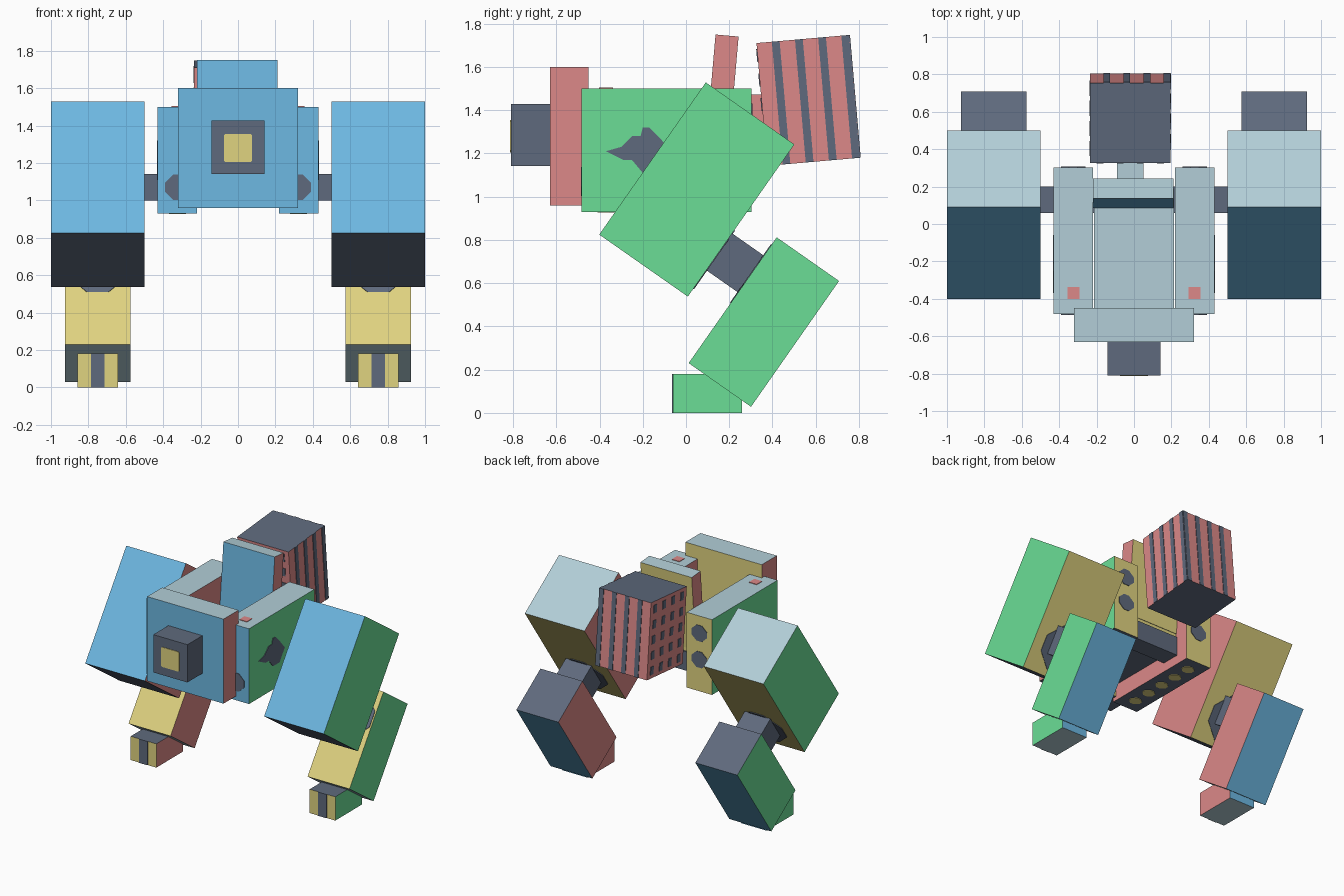
import bpy, bmesh, math
from mathutils import Matrix, Vector

cube = bpy.data.objects.get("Cube")
if cube:
    bpy.data.objects.remove(cube, do_unlink=True)


def lin(c):
    c /= 255
    return c / 12.92 if c <= 0.04045 else ((c + 0.055) / 1.055) ** 2.4


# Palette
PALETTE = {
    "blue": (109, 184, 226), "pale": (178, 206, 215), "yellow": (224, 211, 128),
    "green": (107, 222, 150), "red": (220, 137, 136), "slate": (95, 106, 125),
}
MATS = {}
for key, rgb in PALETTE.items():
    m = bpy.data.materials.new(key + " paint")
    m.use_nodes = True
    col = tuple(lin(v) for v in rgb) + (1.0,)
    m.diffuse_color = col
    m.node_tree.nodes["Principled BSDF"].inputs["Base Color"].default_value = col
    MATS[key] = m


def finish(name, bm, centre, angle, colours):
    bm.transform(Matrix.Translation(centre) @ Matrix.Rotation(math.radians(angle), 4, "X"))
    bmesh.ops.recalc_face_normals(bm, faces=bm.faces)
    me = bpy.data.meshes.new(name)
    bm.to_mesh(me)
    bm.free()
    for c in colours:
        me.materials.append(MATS[c])
    ob = bpy.data.objects.new(name, me)
    bpy.context.collection.objects.link(ob)
    return ob


def box(name, centre, size, colours, angle=0):
    """Box tilted about x; colours run -x, +x, front, back, bottom, top."""
    if isinstance(colours, str):
        colours = [colours] * 6
    names = list(dict.fromkeys(colours))
    bm = bmesh.new()
    bmesh.ops.create_cube(bm, size=1.0)
    bmesh.ops.scale(bm, vec=size, verts=bm.verts)
    bm.normal_update()
    for f in bm.faces:
        axis = max(range(3), key=lambda i: abs(f.normal[i]))
        f.material_index = names.index(colours[2 * axis + (f.normal[axis] > 0)])
    return finish(name, bm, centre, angle, names)


def decal(name, centre, axis, dist, shapes, colour, angle=0):
    """Thin plates on the box face lying at dist along axis."""
    bm = bmesh.new()
    out = 0.004 if dist > 0 else -0.004
    for pts in shapes:
        verts = []
        for p in pts:
            v = list(p)
            v.insert(axis, dist - out / 2)
            verts.append(bm.verts.new(v))
        face = bm.faces.new(verts)
        ext = bmesh.ops.extrude_face_region(bm, geom=[face])["geom"]
        shift = Vector((0, 0, 0))
        shift[axis] = out * 1.5
        bmesh.ops.translate(bm, vec=shift, verts=[g for g in ext if isinstance(g, bmesh.types.BMVert)])
    return finish(name, bm, centre, angle, [colour])


def rect(u, v, w, h):
    return [(u - w / 2, v - h / 2), (u + w / 2, v - h / 2), (u + w / 2, v + h / 2), (u - w / 2, v + h / 2)]


def octagon(u, v, w, h, k=0.35):
    a, b = w / 2, h / 2
    return [(u + x * a, v + y * b) for x, y in
            ((-1, -k), (-k, -1), (k, -1), (1, -k), (1, k), (k, 1), (-k, 1), (-1, k))]


def sided(s, rest):
    """Green outside and red inside."""
    return (["red", "green"] if s > 0 else ["green", "red"]) + rest


CENTRAL = ["red", "red", "blue", "yellow", "slate", "pale"]

# Front plate and snout
box("front_plate", (0, -0.54, 1.28), (0.64, 0.18, 0.64), CENTRAL)
box("snout", (0, -0.72, 1.285), (0.286, 0.18, 0.286), "slate")
decal("snout_light", (0, -0.72, 1.28), 1, -0.09, [octagon(0, 0, 0.15, 0.15, 0.9)], "yellow")

# Core between the side panels
box("core_deck", (0, -0.13, 1.115), (0.43, 0.64, 0.13), CENTRAL)
box("axle", (0, 0.13, 1.07), (1.02, 0.143, 0.143), "slate")
box("back_plate", (-0.003, 0.165, 1.46), (0.43, 0.107, 0.572), CENTRAL, -5)
box("tank_connector", (-0.02, 0.29, 1.4), (0.143, 0.2, 0.143), CENTRAL)

# Striped tank at the rear
TANK, W, H = (-0.02, 0.565, 1.445), 0.43, 0.57
box("tank", TANK, (W, W, H), ["red", "red", "red", "red", "slate", "slate"], 5)
step = W / 4
bars = [rect(-W / 2 + step * (i + 0.83), 0, 0.036, H) for i in range(4)]
dashes = [rect(-W / 2 + step * (i + 0.5), -H / 2 + H * (j + 0.5) / 5, 0.036, 0.06)
          for i in range(4) for j in range(5)]
decal("tank_stripes_left", TANK, 0, W / 2, bars, "slate", 5)
decal("tank_stripes_back", TANK, 1, W / 2, bars, "slate", 5)
decal("tank_slots_right", TANK, 0, -W / 2, dashes, "slate", 5)
decal("tank_slots_front", TANK, 1, -W / 2, dashes, "slate", 5)

# Ragged mark on the outside of each side panel
MARK = [(-0.37, 1.21), (-0.29, 1.17), (-0.25, 1.17), (-0.2, 1.11), (-0.12, 1.11), (-0.06, 1.2),
        (-0.12, 1.27), (-0.17, 1.32), (-0.2, 1.32), (-0.21, 1.28), (-0.25, 1.28), (-0.3, 1.23)]

for s, side in ((1, "left"), (-1, "right")):
    # Side panel with its marks
    px = 0.324 * s
    box(side + "_side_panel", (px, -0.09, 1.215), (0.212, 0.785, 0.57),
        sided(s, ["blue", "yellow", "slate", "pale"]))
    decal(side + "_panel_outer_mark", (px, 0, 0), 0, 0.106 * s, [MARK], "slate")
    decal(side + "_panel_front_mark", (px, -0.09, 1.07), 1, -0.3925, [octagon(0, 0, 0.135, 0.135)], "slate")
    decal(side + "_panel_back_marks", (px, -0.09, 0), 1, 0.3925,
          [octagon(0, z, 0.13, 0.12) for z in (1.37, 1.17)], "slate")
    decal(side + "_panel_bottom_lights", (px, -0.09, 1.215), 2, -0.285,
          [octagon(0, -0.28 + 0.14 * i, 0.09, 0.08) for i in range(5)], "yellow")
    decal(side + "_panel_top_light", (px, -0.37, 1.215), 2, 0.285, [rect(0, 0, 0.064, 0.064)], "red")

    # Upper leg
    lx = 0.75 * s
    upper, lower = (lx, 0.05, 1.033), (lx, 0.36, 0.42)
    box(side + "_upper_leg", upper, (0.5, 0.5, 0.859),
        sided(s, ["blue", "yellow", "slate", "pale"]), -35)
    decal(side + "_upper_leg_mark", upper, 1, 0.25, [octagon(0, -0.22, 0.33, 0.33)], "slate", -35)

    # Knee joint
    box(side + "_knee", (lx, 0.232, 0.69), (0.215, 0.2, 0.208), "slate", -35)

    # Lower leg
    box(side + "_lower_leg", lower, (0.352, 0.352, 0.71),
        sided(s, ["yellow", "blue", "pale", "slate"]), -35)
    decal(side + "_lower_leg_mark", lower, 1, -0.176, [octagon(0, 0.15, 0.33, 0.33)], "slate", -35)

    # Foot with a front stripe
    foot = (lx, 0.1, 0.09)
    box(side + "_foot", foot, (0.215, 0.32, 0.18), sided(s, ["yellow", "blue", "pale", "slate"]))
    decal(side + "_foot_stripe", foot, 1, -0.16, [rect(0, 0, 0.072, 0.18)], "slate")
